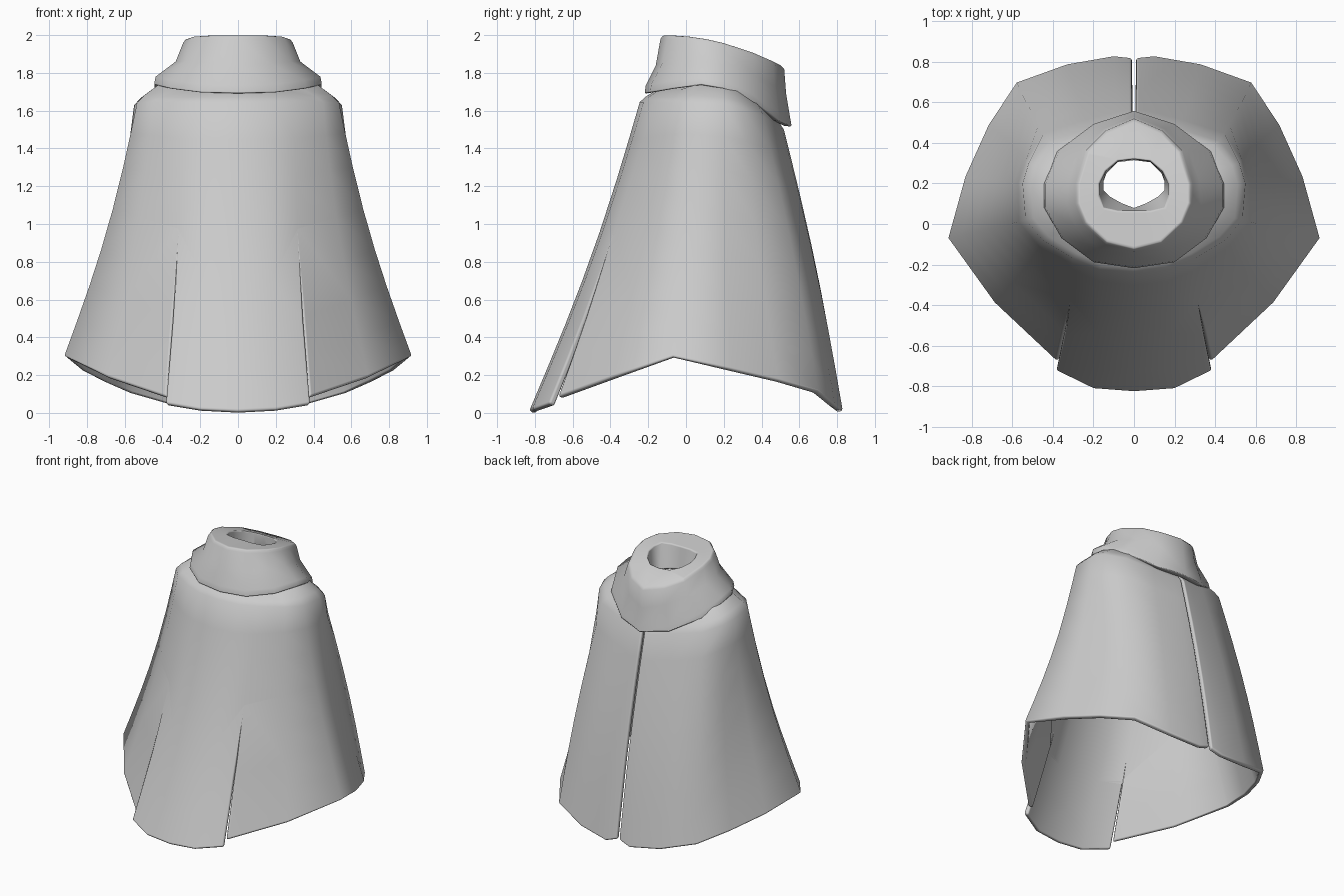
import bpy
import bmesh
import math
from mathutils import Vector

cube = bpy.data.objects.get("Cube")
if cube:
    bpy.data.objects.remove(cube, do_unlink=True)

cloth = bpy.data.materials.new("grey_cloth")
cloth.use_nodes = True
GREY = (0.6, 0.6, 0.6, 1.0)
cloth.diffuse_color = GREY
cloth.node_tree.nodes["Principled BSDF"].inputs["Base Color"].default_value = GREY


def add_grid(bm, rows):
    """Skin rows of points; rows run downward, points from front to back."""
    grid = [[bm.verts.new(p) for p in row] for row in rows]
    for up, low in zip(grid, grid[1:]):
        for j in range(len(up) - 1):
            bm.faces.new((up[j], low[j], low[j + 1], up[j + 1]))


def finish(bm, name, thickness, bevel, bevel_angle):
    """Weld, mirror to the other side and round the edges."""
    bmesh.ops.remove_doubles(bm, verts=bm.verts, dist=0.0005)
    mesh = bpy.data.meshes.new(name)
    bm.to_mesh(mesh)
    bm.free()
    mesh.materials.append(cloth)
    obj = bpy.data.objects.new(name, mesh)
    bpy.context.collection.objects.link(obj)
    bpy.ops.object.select_all(action='DESELECT')
    obj.select_set(True)
    bpy.context.view_layer.objects.active = obj
    bpy.ops.object.shade_smooth_by_angle(angle=math.radians(65))
    obj.modifiers.new("mirror", 'MIRROR').merge_threshold = 0.001
    if thickness:
        solid = obj.modifiers.new("thickness", 'SOLIDIFY')
        solid.thickness = thickness
        solid.offset = -1
    round_edges = obj.modifiers.new("round_edges", 'BEVEL')
    round_edges.width = bevel
    round_edges.segments = 2
    round_edges.limit_method = 'ANGLE'
    round_edges.angle_limit = math.radians(bevel_angle)
    round_edges.harden_normals = True


# Cloak: each fold line runs from a shoulder point to a hem point
FRONT = [((0, -.245, 1.645), (0, -.83, .01)),
         ((.17, -.225, 1.645), (.2, -.815, .02)),
         ((.30, -.17, 1.645), (.385, -.725, .05))]
SIDE = [FRONT[2],
        ((.45, -.08, 1.645), (.69, -.39, .19)),
        ((.535, .02, 1.64), (.92, -.07, .30)),
        ((.55, .20, 1.63), (.835, .235, .23)),
        ((.52, .30, 1.61), (.72, .49, .17)),
        ((.42, .41, 1.57), (.58, .70, .11)),
        ((.22, .47, 1.53), (.33, .79, .04)),
        ((.08, .51, 1.50), (.10, .83, .01)),
        ((.009, .52, 1.50), (.009, .82, .04))]
SLIT_TOP = 0.58
SLIT_STEP = Vector((-.004, .045, .035))
STEPS = [0, .12, .25, .42, SLIT_TOP, .72, .86, 1]
SHOULDER = [(.5, .15), (.78, .10), (.93, .04)]


def shrink(p, s, dz):
    """Scale a point toward the neck axis and shift it in height."""
    return Vector((p[0] * s, 0.15 + (p[1] - 0.15) * s, p[2] + dz))


def fold_point(line, t):
    top, hem = Vector(line[0]), Vector(line[1])
    p = top.lerp(hem, t)
    out = Vector((p.x, p.y - 0.1, 0)).normalized()
    sag = 0.02 if out.y > 0.6 else -0.035
    return p + out * sag * math.sin(math.pi * t)


def cloak_rows(lines, slit):
    rows = []
    for s, dz in SHOULDER:
        # the front of the shoulder stays lower, tucked under the collar
        rows.append([shrink(a, s, dz * (0.65 if a[1] < 0 else 1)) for a, b in lines])
    for t in STEPS:
        row = [fold_point(line, t) for line in lines]
        if slit:
            row[0] += SLIT_STEP * max(0, (t - SLIT_TOP) / (1 - SLIT_TOP))
        rows.append(row)
    # the slit beside the back seam keeps an even gap
    for row, (s, dz) in zip(rows, SHOULDER):
        if slit:
            row[-1].x = SIDE[-1][0][0]
    return rows


bm = bmesh.new()
add_grid(bm, cloak_rows(FRONT, False))
add_grid(bm, cloak_rows(SIDE, True))
finish(bm, "cloak", 0.035, 0.013, 62)


# Collar: rings from the inner throat over the top and down to the rim
def top_height(y):
    return 2.0 - 0.38 * max(0, y + 0.13) ** 2


RIM = [(0, -.22, 1.69), (.2, -.19, 1.695), (.36, -.07, 1.715), (.445, .08, 1.735),
       (.445, .2, 1.715), (.38, .36, 1.64), (.2, .495, 1.545), (0, .56, 1.515)]
NECK = [(0, -.16, 1.84), (.17, -.125, 1.85), (.28, -.02, 1.86), (.33, .1, 1.86),
        (.32, .22, 1.84), (.27, .36, 1.79), (.15, .47, 1.73), (0, .53, 1.69)]
TOP = [(0, -.135), (.14, -.1), (.25, 0), (.29, .1),
       (.29, .2), (.24, .36), (.14, .46), (0, .52)]
HOLE = [(0, .065), (.08, .065), (.15, .08), (.17, .14),
        (.17, .2), (.14, .26), (.08, .31), (0, .32)]
THROAT = [(0, .08), (.06, .105), (.12, .14), (.15, .17),
          (.15, .21), (.135, .25), (.08, .305), (0, .315)]

top = [Vector((x, y, top_height(y))) for x, y in TOP]
hole = [Vector((x, y, top_height(y) - .005)) for x, y in HOLE]
throat = [Vector((x, y, top_height(y) - .17)) for x, y in THROAT]
rings = [throat, hole,
         [shrink(p, 0.95, 0) for p in top],
         [shrink(p, 1.0, -.02) for p in top],
         [Vector(p) for p in NECK],
         [shrink(p, 0.98, .045) for p in RIM],
         [Vector(p) for p in RIM],
         [shrink(p, 0.9, .005) for p in RIM],
         throat]
bm = bmesh.new()
add_grid(bm, rings)
finish(bm, "collar", 0, 0.01, 45)
